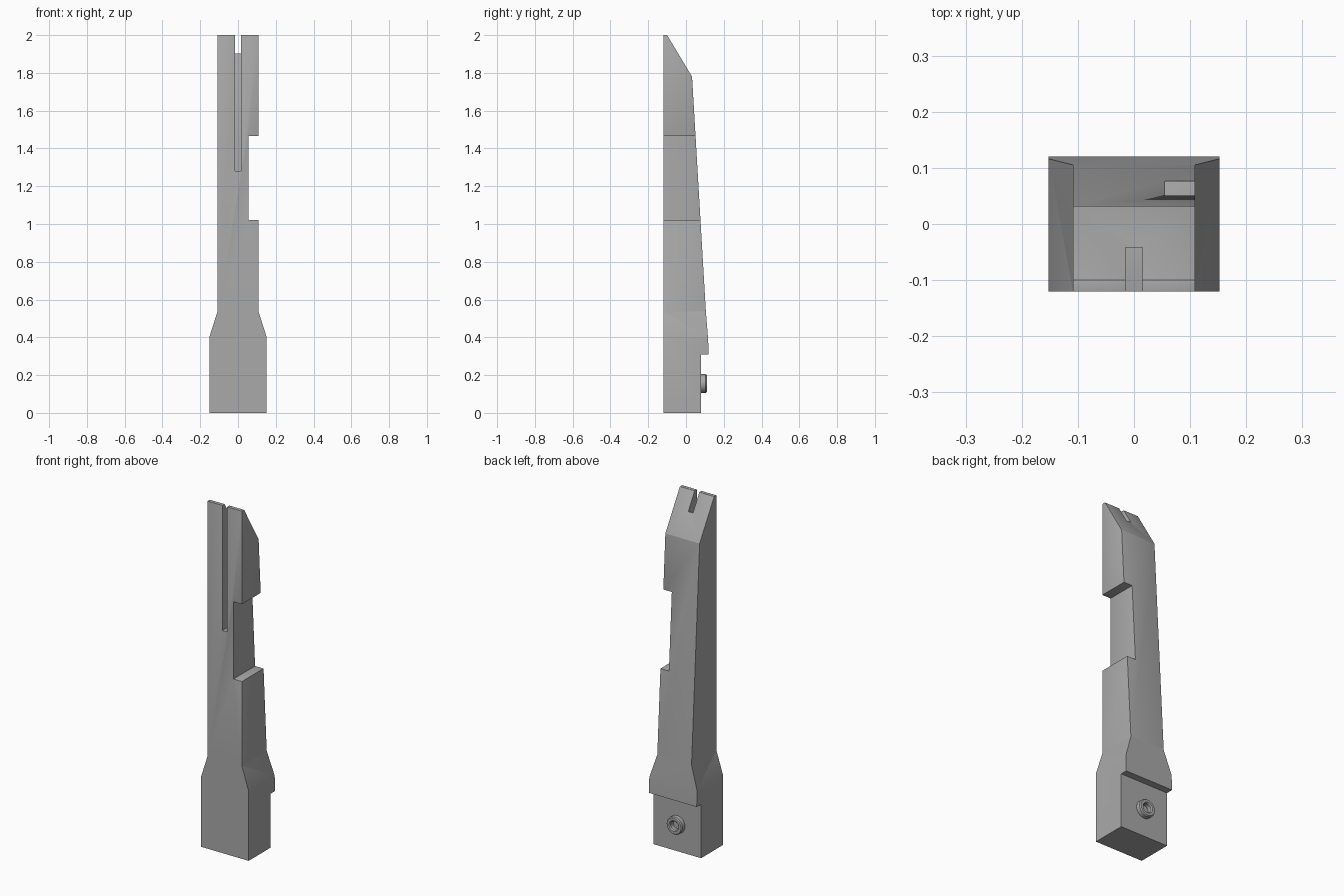
import bpy, bmesh
from math import radians
from mathutils import Matrix, Vector

cube = bpy.data.objects.get("Cube")
if cube:
    bpy.data.objects.remove(cube, do_unlink=True)

grey = bpy.data.materials.new("plain grey")
grey.use_nodes = True
colour = (0.4, 0.4, 0.4, 1)
grey.diffuse_color = colour
grey.node_tree.nodes["Principled BSDF"].inputs["Base Color"].default_value = colour


def prism(name, points, axis, low, high):
    """Extrude a flat outline along the x or y axis."""
    bm = bmesh.new()
    place = (lambda a, b: (low, a, b)) if axis == "x" else (lambda a, b: (a, low, b))
    face = bm.faces.new([bm.verts.new(place(a, b)) for a, b in points])
    out = bmesh.ops.extrude_face_region(bm, geom=[face])
    moved = [v for v in out["geom"] if isinstance(v, bmesh.types.BMVert)]
    step = Vector((1, 0, 0)) if axis == "x" else Vector((0, 1, 0))
    bmesh.ops.translate(bm, verts=moved, vec=step * (high - low))
    bmesh.ops.recalc_face_normals(bm, faces=bm.faces)
    mesh = bpy.data.meshes.new(name)
    bm.to_mesh(mesh)
    bm.free()
    mesh.materials.append(grey)
    obj = bpy.data.objects.new(name, mesh)
    bpy.context.collection.objects.link(obj)
    return obj


def rectangle(a0, a1, b0, b1):
    return [(a0, b0), (a1, b0), (a1, b1), (a0, b1)]


def carve(target, tool, operation):
    mod = target.modifiers.new(tool.name, "BOOLEAN")
    mod.object, mod.operation, mod.solver = tool, operation, "EXACT"
    tool.hide_render = True


# Body: side profile trimmed by the front silhouette
side = [(-0.12, 0), (0.08, 0), (0.08, 0.31), (0.12, 0.31), (0.117, 0.39),
        (0.105, 0.54), (0.032, 1.78), (-0.1, 2), (-0.12, 2)]
half = [(0.152, -0.1), (0.152, 0.4), (0.109, 0.535), (0.109, 2.1)]
front = half + [(-x, z) for x, z in reversed(half)]
body = prism("tapered_body", side, "x", -0.3, 0.3)
tools = [
    (prism("silhouette_trim", front, "y", -0.3, 0.3), "INTERSECT"),
    (prism("side_notch_cutter", rectangle(0.055, 0.3, 1.02, 1.465), "y", -0.4, 0.4), "DIFFERENCE"),
    (prism("front_slot_cutter", rectangle(-0.015, 0.015, 1.28, 2.2), "y", -0.4, -0.042), "DIFFERENCE"),
]
for tool, operation in tools:
    carve(body, tool, operation)

# Apply the cuts, then round the outer edges of the shaft
graph = bpy.context.evaluated_depsgraph_get()
solid = bpy.data.meshes.new_from_object(body.evaluated_get(graph))
body.modifiers.clear()
body.data = solid
for tool, _ in tools:
    bpy.data.objects.remove(tool, do_unlink=True)
bm = bmesh.new()
bm.from_mesh(solid)
bmesh.ops.remove_doubles(bm, verts=bm.verts, dist=0.0005)
bmesh.ops.dissolve_limit(bm, angle_limit=radians(1), verts=bm.verts, edges=bm.edges)
edges = [e for e in bm.edges if e.is_manifold and e.is_convex
         and e.calc_face_angle() > radians(20)
         and min(v.co.z for v in e.verts) > 0.5
         and max(v.co.z for v in e.verts) > 0.6]
bmesh.ops.bevel(bm, geom=edges, offset=0.011, offset_type="OFFSET", segments=3,
                profile=0.5, affect="EDGES", clamp_overlap=True)
bm.to_mesh(solid)
bm.free()

# Ring button on the back of the base, with a recessed centre
bm = bmesh.new()
profile = [(0.05, 0.07), (0.05, 0.104), (0.045, 0.11), (0.031, 0.11), (0.025, 0.104), (0.025, 0.07)]
verts = [bm.verts.new((r, y, 0)) for r, y in profile]
lines = [bm.edges.new(pair) for pair in zip(verts, verts[1:])]
bmesh.ops.spin(bm, geom=verts + lines, cent=(0, 0, 0), axis=(0, 1, 0),
               angle=radians(360), steps=32, use_merge=True)
bmesh.ops.remove_doubles(bm, verts=bm.verts, dist=0.0001)
bmesh.ops.recalc_face_normals(bm, faces=bm.faces)
bmesh.ops.transform(bm, matrix=Matrix.Translation((0, 0, 0.155)), verts=bm.verts)
mesh = bpy.data.meshes.new("back_ring_button")
bm.to_mesh(mesh)
bm.free()
mesh.materials.append(grey)
ring = bpy.data.objects.new("back_ring_button", mesh)
bpy.context.collection.objects.link(ring)

for obj in (body, ring):
    bpy.ops.object.select_all(action="DESELECT")
    obj.select_set(True)
    bpy.context.view_layer.objects.active = obj
    bpy.ops.object.shade_smooth_by_angle(angle=radians(32))
